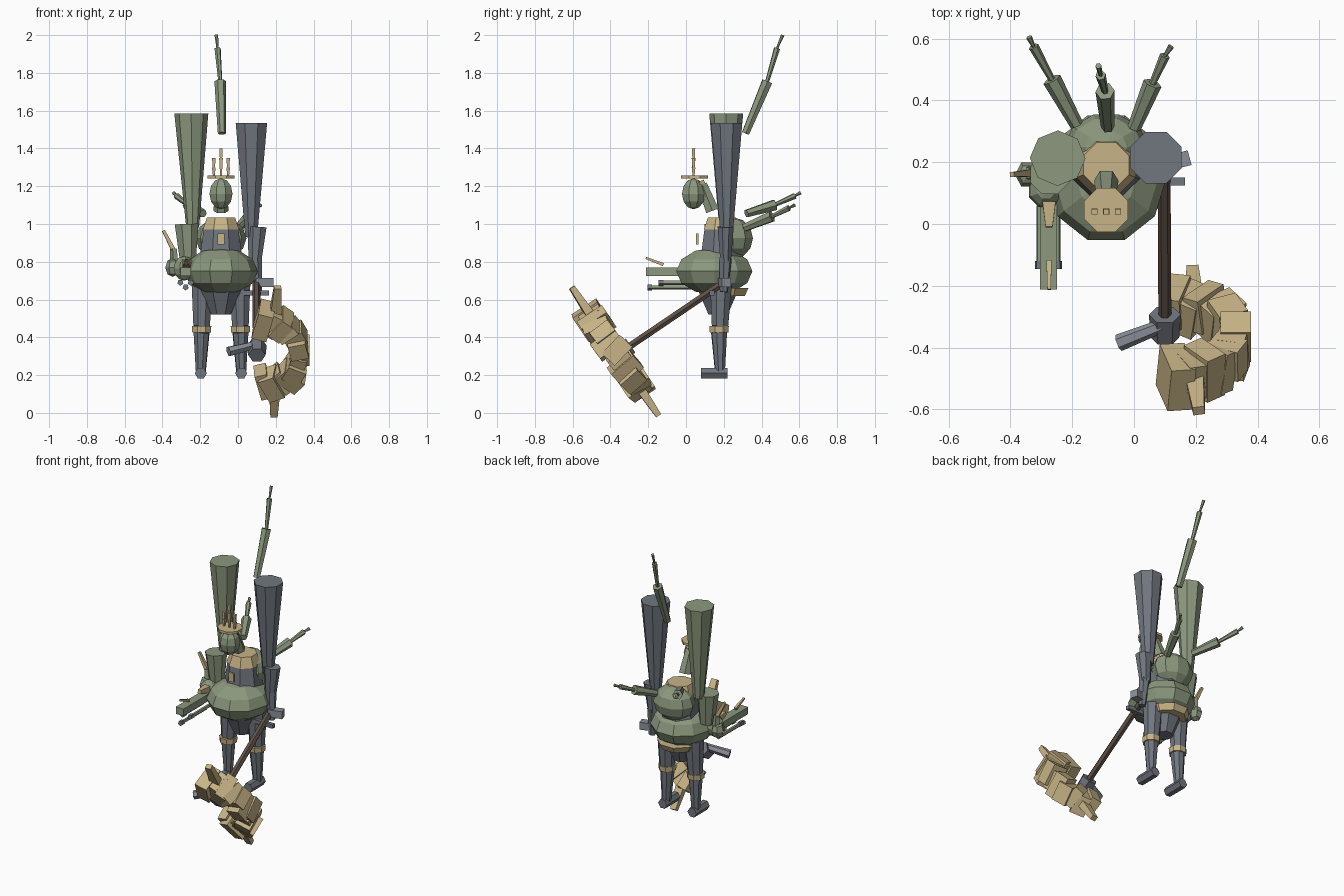
import bpy, bmesh, math, random
from mathutils import Vector, Matrix

if "Cube" in bpy.data.objects:
    bpy.data.objects.remove(bpy.data.objects["Cube"])

random.seed(4)


def material(name, rgb):
    m = bpy.data.materials.new(name)
    m.diffuse_color = (*rgb, 1)
    m.use_nodes = True
    m.node_tree.nodes["Principled BSDF"].inputs["Base Color"].default_value = m.diffuse_color
    return m


GREEN = material("sage green", (0.262, 0.314, 0.209))
TAN = material("tan", (0.578, 0.456, 0.242))
GREY = material("slate grey", (0.165, 0.182, 0.212))
STEEL = material("steel", (0.25, 0.27, 0.31))
BROWN = material("brown", (0.11, 0.08, 0.062))


def finish(name, bm, mat):
    bmesh.ops.recalc_face_normals(bm, faces=bm.faces)
    me = bpy.data.meshes.new(name)
    bm.to_mesh(me)
    bm.free()
    me.materials.append(mat)
    ob = bpy.data.objects.new(name, me)
    bpy.context.collection.objects.link(ob)
    return ob


def limb(name, a, b, r0, r1, mat, sides=6, squash=1.0):
    """Tapered prism from a to b, flat side forward."""
    a, b = Vector(a), Vector(b)
    d = b - a
    rot = d.to_track_quat('Z', 'Y').to_matrix().to_4x4()
    bm = bmesh.new()
    m = (Matrix.Translation((a + b) / 2) @ rot @ Matrix.Diagonal((1, squash, 1, 1))
         @ Matrix.Rotation(math.pi / sides, 4, 'Z'))
    bmesh.ops.create_cone(bm, cap_ends=True, segments=sides, radius1=r0,
                          radius2=r1, depth=d.length, matrix=m)
    return finish(name, bm, mat)


def ball(name, c, r, mat, u=10, v=6):
    bm = bmesh.new()
    m = (Matrix.Translation(c) @ Matrix.Diagonal((*r, 1))
         @ Matrix.Rotation(math.pi / u, 4, 'Z'))
    bmesh.ops.create_uvsphere(bm, u_segments=u, v_segments=v, radius=1, matrix=m)
    return finish(name, bm, mat)


def box(name, c, size, mat, rot=Matrix()):
    bm = bmesh.new()
    m = Matrix.Translation(c) @ rot @ Matrix.Diagonal((*size, 1))
    bmesh.ops.create_cube(bm, size=1, matrix=m)
    return finish(name, bm, mat)


CX = -0.09

# Belly, back dome, torso and collar
ball("belly", (CX, 0.15, 0.75), (0.195, 0.212, 0.125), GREEN)
ball("back_dome", (CX, 0.25, 0.925), (0.135, 0.11, 0.11), GREEN)
limb("torso", (CX, 0.19, 0.80), (CX, 0.19, 0.97), 0.125, 0.10, GREY, 8)
limb("collar", (CX, 0.19, 0.97), (CX, 0.19, 1.035), 0.104, 0.08, TAN, 8)
box("chest_plate", (CX, 0.06, 0.92), (0.036, 0.012, 0.058), TAN)

# Pelvis and belt
limb("pelvis", (CX, 0.17, 0.52), (CX, 0.17, 0.66), 0.055, 0.12, GREY, 8)
limb("belt", (CX, 0.21, 0.62), (CX, 0.21, 0.66), 0.11, 0.13, TAN, 8)

# Head, crown and hanging hood
ball("head", (CX, 0.04, 1.16), (0.066, 0.066, 0.082), GREEN, 8, 6)
limb("crown_disc", (CX, 0.045, 1.24), (CX, 0.045, 1.256), 0.077, 0.077, TAN, 8)
for dx, top in ((-0.038, 1.35), (0, 1.40), (0.038, 1.35)):
    limb("crown_candle", (CX + dx, 0.04, 1.25), (CX + dx, 0.04, top - 0.05),
         0.006, 0.014, TAN, 4)
    limb("candle_tip", (CX + dx, 0.04, top - 0.05), (CX + dx, 0.04, top),
         0.009, 0.013, TAN, 4)
limb("hood_tail", (CX, 0.085, 1.21), (CX, 0.14, 1.07), 0.03, 0.04, GREEN, 6)
limb("hood_trim", (CX, 0.07, 1.225), (CX, 0.115, 1.11), 0.03, 0.03, TAN, 6)

# Back spikes, each of three stepped segments
spikes = {
    "center_spike": [(-0.085, 0.315, 1.48), (-0.094, 0.43, 1.755),
                     (-0.108, 0.482, 1.93), (-0.115, 0.512, 2.0)],
    "right_spike": [(0.0, 0.31, 0.98), (0.06, 0.455, 1.04),
                    (0.1, 0.545, 1.085), (0.12, 0.575, 1.10)],
    "left_spike": [(-0.185, 0.32, 1.055), (-0.266, 0.468, 1.10),
                   (-0.325, 0.575, 1.148), (-0.34, 0.605, 1.165)],
}
for name, p in spikes.items():
    for i, (r0, r1) in enumerate(((0.022, 0.031), (0.011, 0.017), (0.006, 0.01))):
        limb(f"{name}_{i}", p[i], p[i + 1], r0, r1, GREEN, 6)

# Shoulder chimneys
limb("left_chimney", (-0.24, 0.21, 0.98), (-0.247, 0.213, 1.585), 0.034, 0.09, GREEN, 8)
limb("right_chimney", (0.07, 0.215, 0.93), (0.071, 0.215, 1.535), 0.034, 0.09, GREY, 8)

# Arms
limb("left_upper_arm", (-0.265, 0.16, 0.80), (-0.272, 0.16, 1.0), 0.045, 0.068, GREEN, 8)
limb("right_upper_arm", (0.09, 0.21, 0.80), (0.10, 0.21, 0.985), 0.03, 0.046, GREY, 8, 1.2)
limb("right_forearm", (0.105, 0.2, 0.64), (0.095, 0.21, 0.82), 0.022, 0.034, GREY, 6)

# Left hand with barrel, prongs and tan fingers
ball("left_hand", (-0.285, 0.11, 0.765), (0.06, 0.06, 0.065), GREEN, 8, 6)
ball("left_elbow", (-0.345, 0.16, 0.77), (0.04, 0.045, 0.05), GREEN, 6, 4)
box("barrel", (-0.277, -0.075, 0.747), (0.056, 0.275, 0.046), GREEN)
for x, z, y in ((-0.305, 0.69, -0.14), (-0.277, 0.665, -0.2), (-0.25, 0.69, -0.14)):
    limb("barrel_prong", (x, 0.06, z), (x, y, z), 0.012, 0.012, GREEN, 5)
    limb("prong_ring", (x, y + 0.02, z), (x, y - 0.005, z), 0.017, 0.017, GREY, 5)
limb("front_finger", (-0.275, -0.12, 0.785), (-0.275, -0.212, 0.82), 0.012, 0.008, TAN, 4)
limb("hand_finger", (-0.275, 0.07, 0.79), (-0.275, -0.01, 0.80), 0.03, 0.016, TAN, 4)
limb("side_finger", (-0.335, 0.165, 0.85), (-0.395, 0.16, 0.965), 0.017, 0.011, TAN, 4)
limb("side_knuckle", (-0.335, 0.165, 0.78), (-0.34, 0.165, 0.87), 0.025, 0.019, GREEN, 5)

# Legs mirrored about the body centre line
for side, s in (("left", -1), ("right", 1)):
    x = CX + s * 0.103
    limb(side + "_thigh", (x, 0.18, 0.46), (x - s * 0.005, 0.185, 0.68), 0.047, 0.062, GREY, 8)
    limb(side + "_knee_band", (x, 0.175, 0.425), (x, 0.175, 0.46), 0.053, 0.056, TAN, 8)
    limb(side + "_shin", (x + s * 0.004, 0.18, 0.21), (x, 0.175, 0.425), 0.027, 0.044, GREY, 8)
    limb(side + "_foot", (x + s * 0.004, 0.22, 0.21), (x + s * 0.004, 0.08, 0.21),
         0.032, 0.032, GREY, 6)

# Staff with end fittings
top, low = Vector((0.097, 0.20, 0.69)), Vector((0.10, -0.31, 0.345))
limb("staff", top, low, 0.021, 0.021, BROWN, 6)
axis = (low - top).normalized()
limb("staff_hub", low - axis * 0.02, low + axis * 0.07, 0.052, 0.046, GREY, 6)
limb("hub_spur", (0.09, -0.33, 0.36), (-0.05, -0.385, 0.325), 0.022, 0.028, STEEL, 6)
limb("staff_pommel", (0.09, 0.19, 0.69), (0.18, 0.215, 0.69), 0.032, 0.035, STEEL, 4)
limb("pommel_pin", (0.02, 0.137, 0.635), (0.165, 0.137, 0.635), 0.018, 0.018, GREY, 4)

# Crescent head of stacked blocks, in the plane square to the staff
center = Vector((0.085, -0.375, 0.325))
ex = Vector((1, 0, 0))
ev = axis.cross(ex).normalized()
if ev.z < 0:
    ev = -ev


def plane_rot(t):
    radial = ex * math.cos(t) + ev * math.sin(t)
    tangent = ev * math.cos(t) - ex * math.sin(t)
    m = Matrix((radial, tangent, radial.cross(tangent))).transposed()
    return radial, m.to_4x4()


N = 13
for i in range(N):
    t = math.radians(-76 + 152 * i / (N - 1))
    radial, rot = plane_rot(t)
    inner = 0.11 + 0.085 * math.cos(t)
    outer = 0.29 + random.uniform(-0.015, 0.025)
    c = center + radial * (inner + outer) / 2 + axis * random.uniform(-0.015, 0.015)
    tilt = Matrix.Rotation(random.uniform(-0.25, 0.25), 4, 'X')
    box(f"crescent_block_{i}", c,
        (outer - inner, random.uniform(0.06, 0.1), random.uniform(0.11, 0.16)),
        TAN, rot @ tilt)

# Points at both ends of the crescent
for s in (1, -1):
    a = center + ex * 0.11 + ev * s * 0.2
    b = center + ex * (0.125 if s > 0 else 0.105) + ev * s * 0.41
    limb("crescent_point", a, b, 0.045, 0.027, TAN, 4, 0.8)
